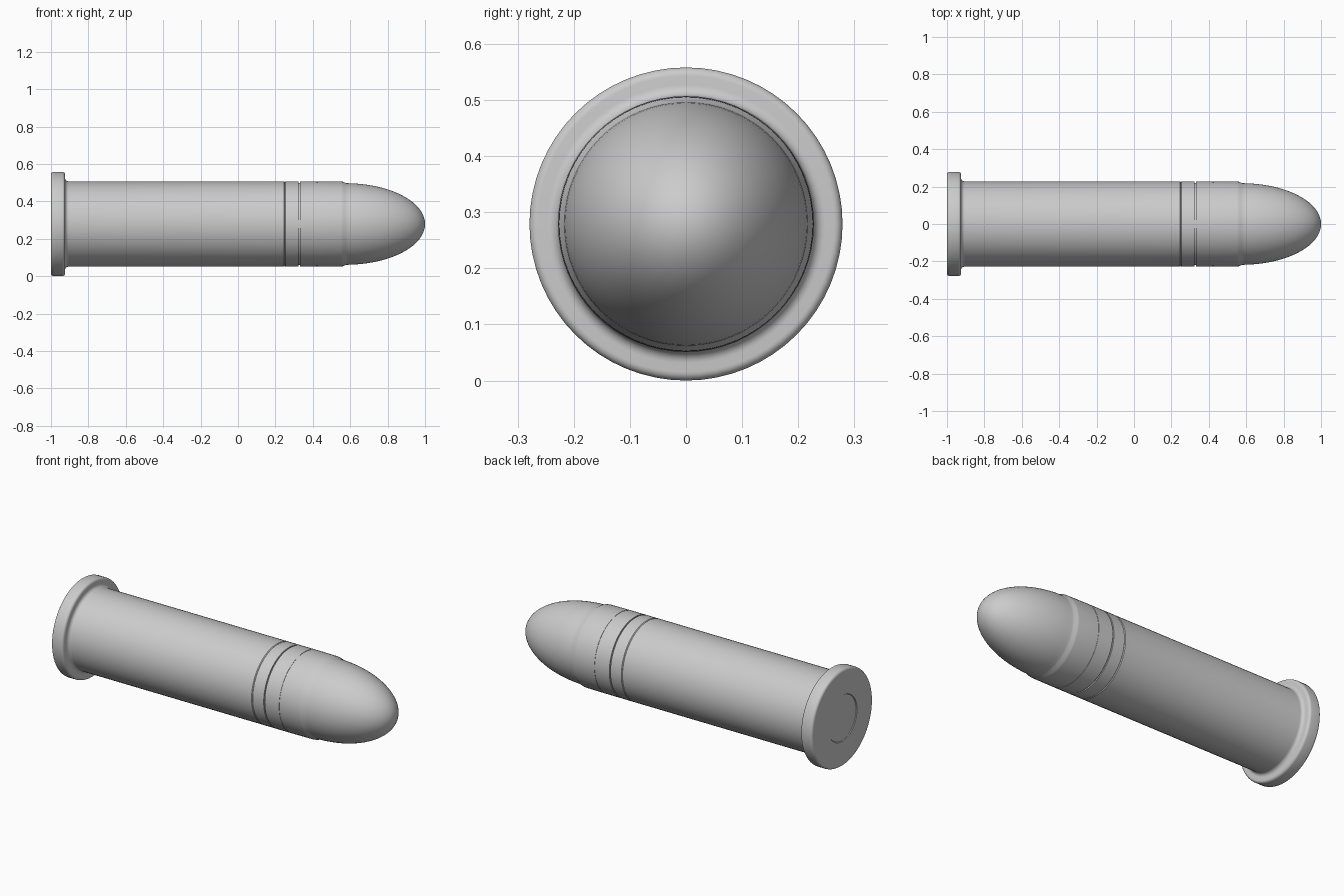
import bpy, bmesh, math
from mathutils import Vector

cube = bpy.data.objects.get("Cube")
if cube:
    bpy.data.objects.remove(cube, do_unlink=True)

AXIS_Z = 0.279   # height of the long axis
BODY_R = 0.228
STEPS = 64

metal = bpy.data.materials.new("light grey metal")
metal.use_nodes = True
colour = (0.6, 0.6, 0.6, 1)
metal.diffuse_color = colour
metal.node_tree.nodes["Principled BSDF"].inputs["Base Color"].default_value = colour


def lathe(name, profile):
    """Spin (x, radius) points around the long axis."""
    bm = bmesh.new()
    verts = [bm.verts.new((x, 0, r)) for x, r in profile]
    edges = [bm.edges.new(pair) for pair in zip(verts, verts[1:])]
    bmesh.ops.spin(bm, geom=verts + edges, cent=(0, 0, 0), axis=(1, 0, 0),
                   angle=math.tau, steps=STEPS, use_duplicate=False)
    bmesh.ops.remove_doubles(bm, verts=bm.verts, dist=0.0003)
    bmesh.ops.recalc_face_normals(bm, faces=bm.faces)
    mesh = bpy.data.meshes.new(name)
    bm.to_mesh(mesh)
    bm.free()
    mesh.materials.append(metal)
    obj = bpy.data.objects.new(name, mesh)
    obj.location = Vector((0, 0, AXIS_Z))
    bpy.context.collection.objects.link(obj)
    bpy.ops.object.select_all(action="DESELECT")
    obj.select_set(True)
    bpy.context.view_layer.objects.active = obj
    bpy.ops.object.shade_smooth_by_angle(angle=math.radians(35))
    return obj


def arc(cx, cr, rx, rr, start, end, count=6):
    """Points on an elliptical arc, angles in degrees."""
    angles = [math.radians(start + (end - start) * i / count) for i in range(count + 1)]
    return [(cx + rx * math.cos(a), cr + rr * math.sin(a)) for a in angles]


def groove(x, width, depth):
    """Square-cut ring in the straight wall."""
    low = BODY_R - depth
    return [(x - width / 2, BODY_R), (x - width / 2, low),
            (x + width / 2, low), (x + width / 2, BODY_R)]


# Casing: base with shallow round recess, rounded rim, fillet, straight wall
casing = [(-0.996, 0), (-0.996, 0.13), (-1, 0.133)]
casing += arc(-0.985, 0.264, 0.015, 0.015, 180, 90)
casing += arc(-0.94, 0.264, 0.015, 0.015, 90, 0)
casing += arc(-0.905, 0.248, 0.02, 0.02, 180, 270)
casing += [(0.246, BODY_R), (0.25, BODY_R - 0.004), (0.25, 0.2)]
lathe("casing", casing)

# Bullet: two grooved bands, driving shoulder and rounded nose
bullet = [(0.25, 0.2), (0.25, BODY_R - 0.004), (0.254, BODY_R)]
bullet += groove(0.327, 0.007, 0.008)
bullet += groove(0.424, 0.003, 0.002)
bullet += [(0.55, BODY_R - 0.001), (0.562, 0.226), (0.575, 0.219)]
bullet += arc(0.575, 0, 0.425, 0.218, 88, 0, 24)
lathe("bullet", bullet)
